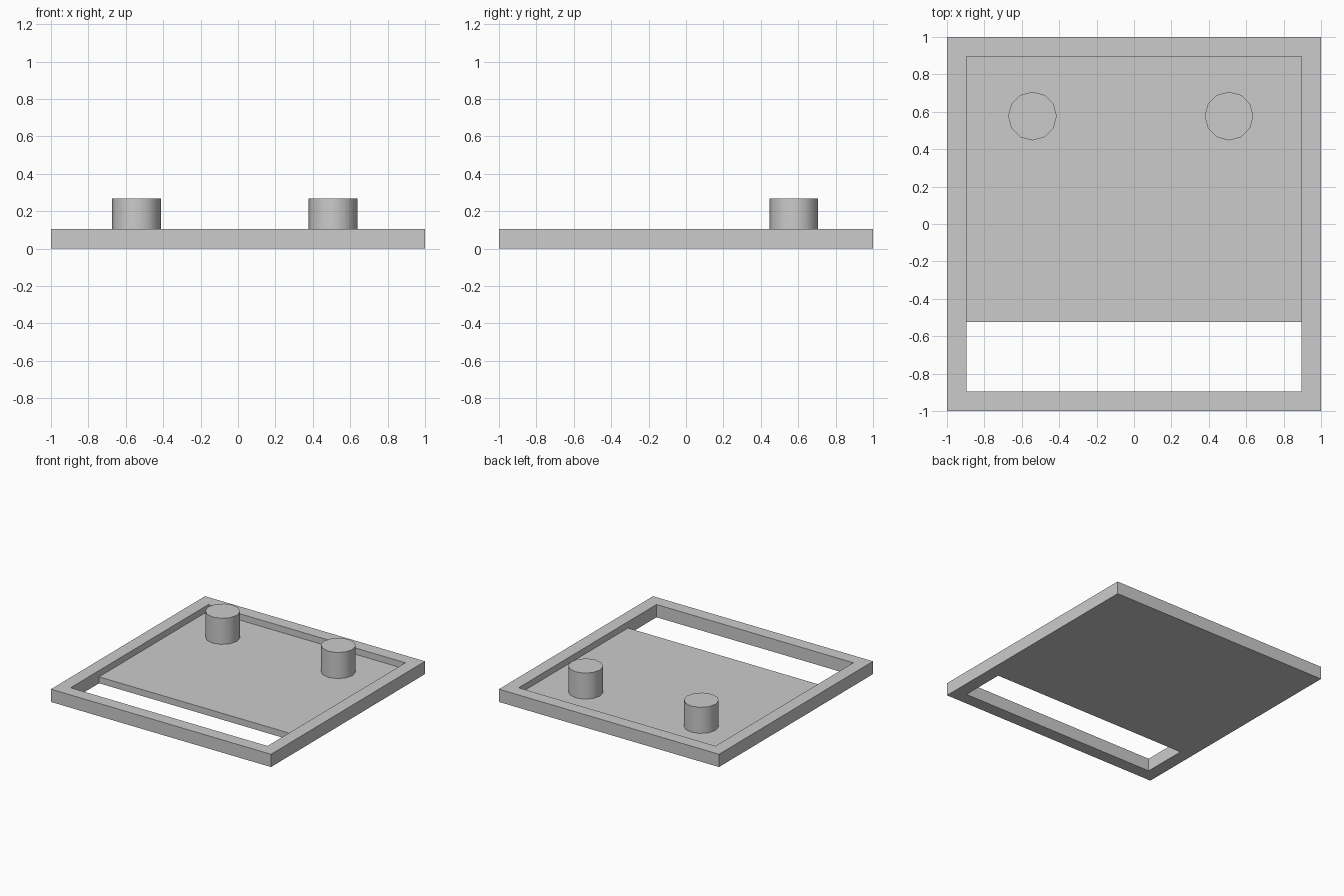
import bpy

cube = bpy.data.objects.get("Cube")
if cube:
    bpy.data.objects.remove(cube, do_unlink=True)

# Single plain grey material
grey = bpy.data.materials.new("light_grey")
grey.use_nodes = True
colour = (0.6, 0.6, 0.6, 1)
grey.diffuse_color = colour
grey.node_tree.nodes["Principled BSDF"].inputs["Base Color"].default_value = colour

RIM_TOP, FLOOR_TOP, PEG_TOP = 0.105, 0.053, 0.267
INNER, FLOOR_FRONT = 0.895, -0.525


def new_object(name, verts, faces):
    mesh = bpy.data.meshes.new(name)
    mesh.from_pydata(verts, [], faces)
    mesh.materials.append(grey)
    obj = bpy.data.objects.new(name, mesh)
    bpy.context.collection.objects.link(obj)
    return obj


# Square rim: outer and inner loops at bottom and top, joined by quads
corners = [(-1, -1), (1, -1), (1, 1), (-1, 1)]
verts = [(x * s, y * s, z) for z in (0, RIM_TOP) for s in (1, INNER) for x, y in corners]
faces = []
for i in range(4):
    j = (i + 1) % 4
    faces += [(i, j, j + 8, i + 8),            # outer wall
              (j + 4, i + 4, i + 12, j + 12),  # inner wall
              (i + 8, j + 8, j + 12, i + 12),  # top
              (j, i, i + 4, j + 4)]            # underside
new_object("rim", verts, faces)

# Thin floor panel that leaves a slot open along the front
bpy.ops.mesh.primitive_cube_add(size=1, location=(0, (INNER + FLOOR_FRONT) / 2, FLOOR_TOP / 2))
floor = bpy.context.object
floor.name = "floor_panel"
floor.scale = (2 * INNER, INNER - FLOOR_FRONT, FLOOR_TOP)
floor.data.materials.append(grey)

# Two round pegs standing on the floor near the back
for name, x in (("right_peg", -0.543), ("left_peg", 0.508)):
    bpy.ops.mesh.primitive_cylinder_add(
        vertices=12, radius=0.13, depth=PEG_TOP - FLOOR_TOP,
        location=(x, 0.577, (PEG_TOP + FLOOR_TOP) / 2))
    peg = bpy.context.object
    peg.name = name
    peg.data.materials.append(grey)
    bpy.ops.object.shade_smooth_by_angle(angle=0.7)
